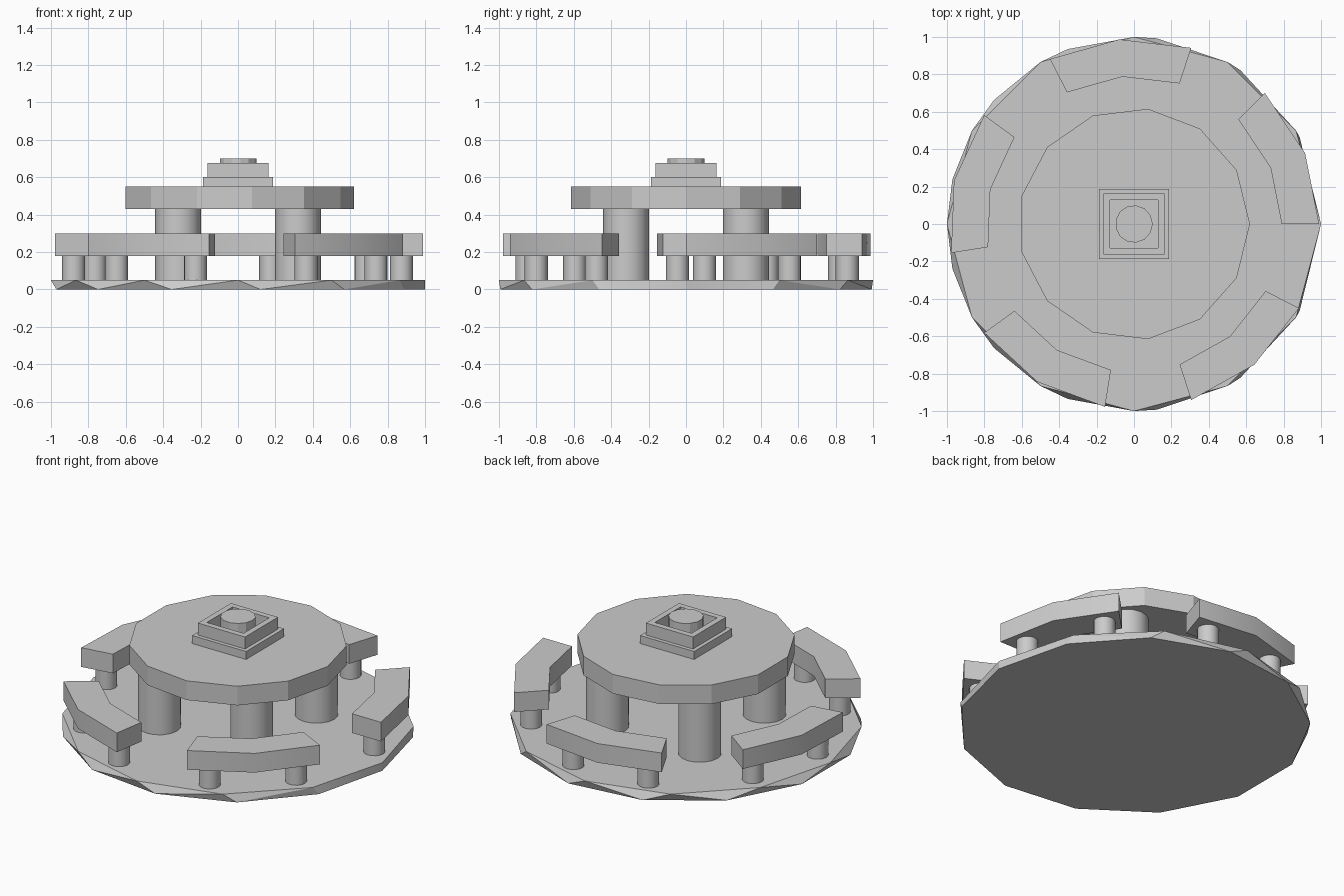
import bpy, bmesh
from math import sin, cos, radians, pi

if "Cube" in bpy.data.objects:
    bpy.data.objects.remove(bpy.data.objects["Cube"], do_unlink=True)

grey = bpy.data.materials.new("plain grey")
grey.use_nodes = True
grey.diffuse_color = (0.6, 0.6, 0.6, 1)
grey.node_tree.nodes["Principled BSDF"].inputs["Base Color"].default_value = (0.6, 0.6, 0.6, 1)


def finish(name, bm, smooth=True):
    bmesh.ops.recalc_face_normals(bm, faces=bm.faces)
    mesh = bpy.data.meshes.new(name)
    bm.to_mesh(mesh)
    bm.free()
    mesh.materials.append(grey)
    obj = bpy.data.objects.new(name, mesh)
    bpy.context.collection.objects.link(obj)
    if smooth:
        bpy.ops.object.select_all(action='DESELECT')
        obj.select_set(True)
        bpy.context.view_layer.objects.active = obj
        bpy.ops.object.shade_smooth_by_angle(angle=radians(25))
    return obj


def ring(radius, sides):
    return [(radius * cos(2 * pi * i / sides), radius * sin(2 * pi * i / sides))
            for i in range(sides)]


def prism(name, outline, z0, z1, smooth=True):
    """Extrude a flat outline from z0 up to z1."""
    bm = bmesh.new()
    face = bm.faces.new([bm.verts.new((x, y, z0)) for x, y in outline])
    top = bmesh.ops.extrude_face_region(bm, geom=[face])["geom"]
    for v in top:
        if isinstance(v, bmesh.types.BMVert):
            v.co.z = z1
    return finish(name, bm, smooth)


def post(name, x, y, radius, z0, z1, sides=16):
    return prism(name, [(x + a, y + b) for a, b in ring(radius, sides)], z0, z1)


def square(half):
    return [(-half, -half), (half, -half), (half, half), (-half, half)]


# Base slab: 13-sided underside joined to a 12-sided top
bm = bmesh.new()
for sides, z in ((13, 0), (12, 0.05)):
    for x, y in ring(1, sides):
        bm.verts.new((x, y, z))
bmesh.ops.convex_hull(bm, input=bm.verts)
bmesh.ops.dissolve_limit(bm, angle_limit=radians(1), verts=bm.verts, edges=bm.edges)
finish("base_slab", bm)

# Table top on four thick legs
prism("table_top", ring(0.62, 13), 0.43, 0.55)
for sx in (-1, 1):
    for sy in (-1, 1):
        post("table_leg", sx * 0.32, sy * 0.32, 0.123, 0.05, 0.43)

# Five curved benches, each on two short posts
for k in range(5):
    start = 72 * k
    angles = [radians(start + a) for a in (0, 22.5, 45)]
    outline = [(0.99 * cos(a), 0.99 * sin(a)) for a in angles]
    outline += [(0.79 * cos(a), 0.79 * sin(a)) for a in reversed(angles)]
    prism("bench_seat", outline, 0.18, 0.30)
    for a in (6.5, 39):
        t = radians(start + a)
        post("bench_post", 0.88 * cos(t), 0.88 * sin(t), 0.062, 0.05, 0.18)

# Stepped centrepiece: plinth, open square tray and round knob
prism("centre_plinth", square(0.187), 0.55, 0.60, False)
bm = bmesh.new()
loops = [[bm.verts.new((x, y, z)) for x, y in square(h)]
         for h, z in ((0.163, 0.60), (0.163, 0.675), (0.127, 0.675), (0.127, 0.60))]
for n in range(4):
    a, b = loops[n], loops[(n + 1) % 4]
    for i in range(4):
        j = (i + 1) % 4
        bm.faces.new((a[i], a[j], b[j], b[i]))
finish("centre_tray_rim", bm, False)
post("centre_knob", 0, 0, 0.1, 0.60, 0.70, 13)
